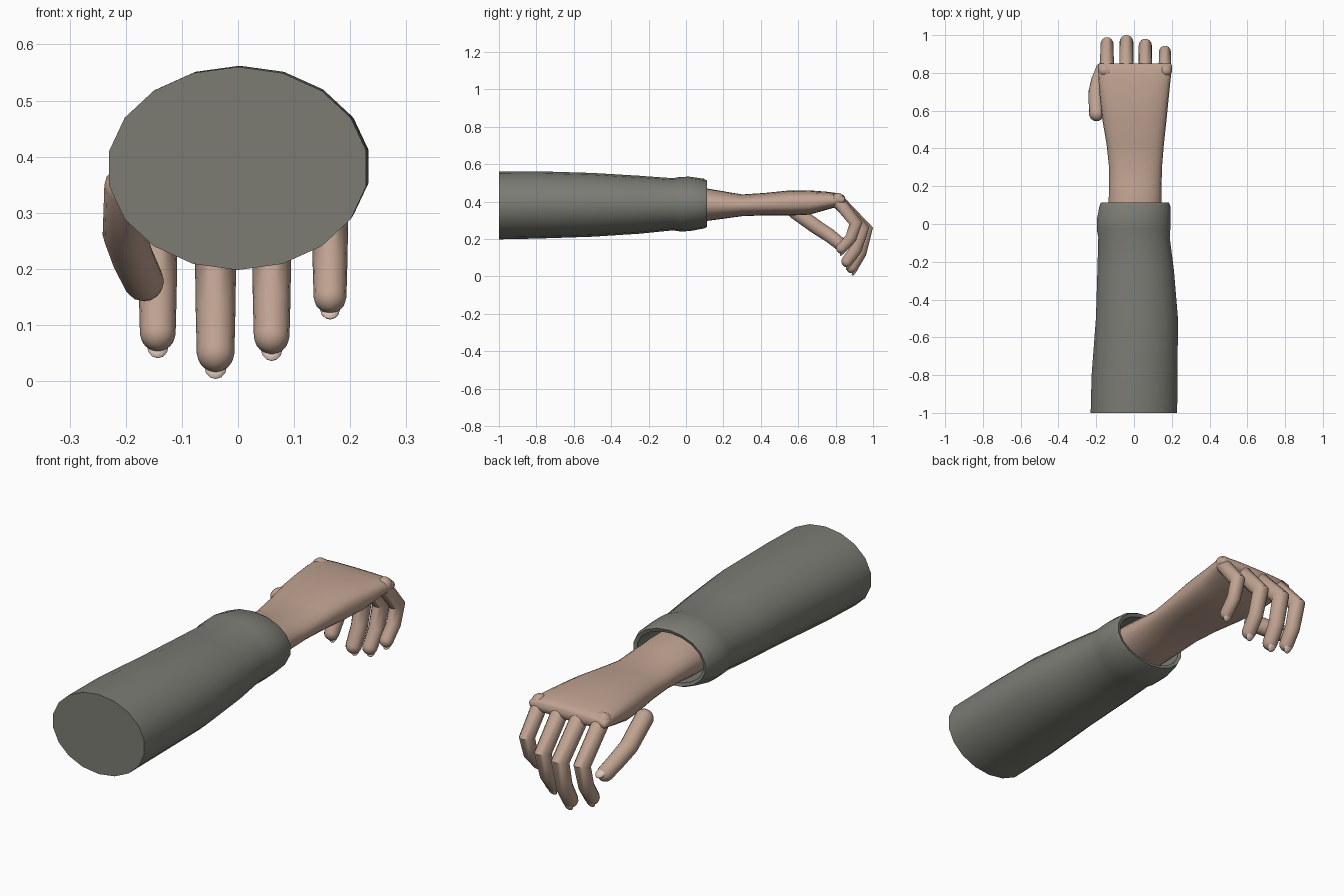
import bpy, bmesh
from math import sin, cos, pi, radians
from mathutils import Vector

if "Cube" in bpy.data.objects:
    bpy.data.objects.remove(bpy.data.objects["Cube"])


def material(name, rgb):
    m = bpy.data.materials.new(name)
    m.diffuse_color = (*rgb, 1)
    m.use_nodes = True
    m.node_tree.nodes["Principled BSDF"].inputs["Base Color"].default_value = m.diffuse_color
    return m


SKIN = material("skin", (0.52, 0.36, 0.28))
NAIL = material("nail", (0.70, 0.56, 0.49))
CLOTH = material("cloth", (0.20, 0.20, 0.175))


def finish(bm, name, mat, angle=40):
    bmesh.ops.recalc_face_normals(bm, faces=bm.faces)
    me = bpy.data.meshes.new(name)
    bm.to_mesh(me)
    bm.free()
    ob = bpy.data.objects.new(name, me)
    bpy.context.collection.objects.link(ob)
    me.materials.append(mat)
    bpy.ops.object.select_all(action='DESELECT')
    ob.select_set(True)
    bpy.context.view_layer.objects.active = ob
    bpy.ops.object.shade_smooth_by_angle(angle=radians(angle))
    return ob


def loft(rings, name, mat, angle=40):
    bm = bmesh.new()
    loops = [[bm.verts.new(p) for p in r] for r in rings]
    n = len(rings[0])
    for a, b in zip(loops, loops[1:]):
        for i in range(n):
            j = (i + 1) % n
            bm.faces.new((a[i], a[j], b[j], b[i]))
    bm.faces.new(loops[0][::-1])
    bm.faces.new(loops[-1])
    return finish(bm, name, mat, angle)


def section(y, x0, x1, z0, z1, n, power=1.0, turn=0.0):
    """Closed oval across the arm; power below 1 makes it boxier."""
    cx, cz, rx, rz = (x0 + x1) / 2, (z0 + z1) / 2, (x1 - x0) / 2, (z1 - z0) / 2
    bend = lambda v: abs(v) ** power * (1 if v >= 0 else -1)
    angs = [2 * pi * (i + turn) / n for i in range(n)]
    return [(cx + rx * bend(cos(a)), y, cz + rz * bend(sin(a))) for a in angs]


def digit(name, path, r0, r1, n=14):
    """Jointed tube with mitred bends, a round root and a round tip."""
    pts = [Vector(p) for p in path]
    dirs = [(b - a).normalized() for a, b in zip(pts, pts[1:])]
    rings = []

    def ring(c, t, r, stretch=1.0):
        u = Vector((1, 0, 0))
        u = (u - t * u.dot(t)).normalized()
        v = t.cross(u)
        rings.append([c + r * (u * cos(2 * pi * i / n) + v * stretch * sin(2 * pi * i / n))
                      for i in range(n)])

    for k in range(4):
        a = radians(8 + 24 * k)
        ring(pts[0] - dirs[0] * r0 * cos(a), dirs[0], r0 * sin(a))
    for k in range(1, len(pts) - 1):
        r = r0 + (r1 - r0) * k / (len(pts) - 1)
        t = (dirs[k - 1] + dirs[k]).normalized()
        ring(pts[k], t, r, 1 / max(0.8, t.dot(dirs[k])))
    for k in range(5):
        a = radians(20 * k + 2)
        ring(pts[-1] + dirs[-1] * r1 * sin(a), dirs[-1], r1 * cos(a))
    loft(rings, name, SKIN, 50)

    # nail on the outer side of the tip
    t = dirs[-1]
    u = Vector((1, 0, 0))
    u = (u - t * u.dot(t)).normalized()
    out = u.cross(t)
    if out.y < 0:
        out = -out
    bm = bmesh.new()
    bmesh.ops.create_uvsphere(bm, u_segments=12, v_segments=8, radius=1)
    c = pts[-1] + t * r1 * 0.45 + out * r1 * 0.68
    for vert in bm.verts:
        p = vert.co
        vert.co = c + u * p.x * r1 * 0.6 + t * p.y * r1 * 0.75 + out * p.z * r1 * 0.28
    finish(bm, name + "_nail", NAIL)


# sleeve with turned cuff and open end
sleeve = [(-1.0, -.233, .232, .198, .56), (-.8, -.228, .234, .202, .562),
          (-.5, -.205, .236, .212, .553), (-.25, -.197, .215, .228, .538),
          (-.07, -.192, .192, .246, .525), (-.03, -.200, .195, .240, .532),
          (.02, -.200, .197, .242, .533), (.095, -.186, .195, .256, .522),
          (.113, -.178, .188, .264, .512), (.108, -.163, .172, .278, .497),
          (.05, -.163, .170, .278, .497), (-.06, -.16, .165, .28, .49)]
loft([section(*s, 18, turn=0.5) for s in sleeve], "sleeve", CLOTH)

# wrist and back of the hand
hand = [(-.08, -.135, .145, .29, .475), (.10, -.135, .145, .295, .472),
        (.20, -.132, .146, .308, .455), (.30, -.132, .148, .322, .438),
        (.42, -.145, .158, .326, .446), (.55, -.167, .172, .325, .459),
        (.66, -.180, .183, .330, .460), (.76, -.188, .193, .358, .452),
        (.82, -.190, .200, .375, .443), (.842, -.190, .200, .382, .434),
        (.85, -.182, .192, .392, .424)]
powers = [1, 1, .95, .9, .8, .75, .7, .65, .6, .6, .6]
loft([section(*s, 24, p) for s, p in zip(hand, powers)], "hand", SKIN, 50)

# four fingers curling down: x, radius, then joints in y and z
fingers = {
    "index_finger": (-.143, .037, [(.81, .408), (.950, .255), (.920, .150), (.878, .085)]),
    "middle_finger": (-.040, .039, [(.81, .405), (.960, .250), (.930, .125), (.888, .050)]),
    "ring_finger": (.060, .037, [(.81, .405), (.942, .255), (.908, .145), (.862, .080)]),
    "little_finger": (.164, .034, [(.81, .405), (.908, .285), (.882, .205), (.832, .150)]),
}
for name, (x, r, joints) in fingers.items():
    digit(name, [(x, y, z) for y, z in joints], r, r * 0.86)

# thumb
digit("thumb", [(-.198, .585, .345), (-.202, .70, .262), (-.188, .765, .22), (-.168, .818, .178)],
      .041, .036)

# end knuckles
for name, x in (("index_knuckle", -.155), ("little_knuckle", .168)):
    bm = bmesh.new()
    bmesh.ops.create_uvsphere(bm, u_segments=14, v_segments=8, radius=.034)
    bmesh.ops.translate(bm, verts=bm.verts, vec=(x, .812, .412))
    finish(bm, name, SKIN)
